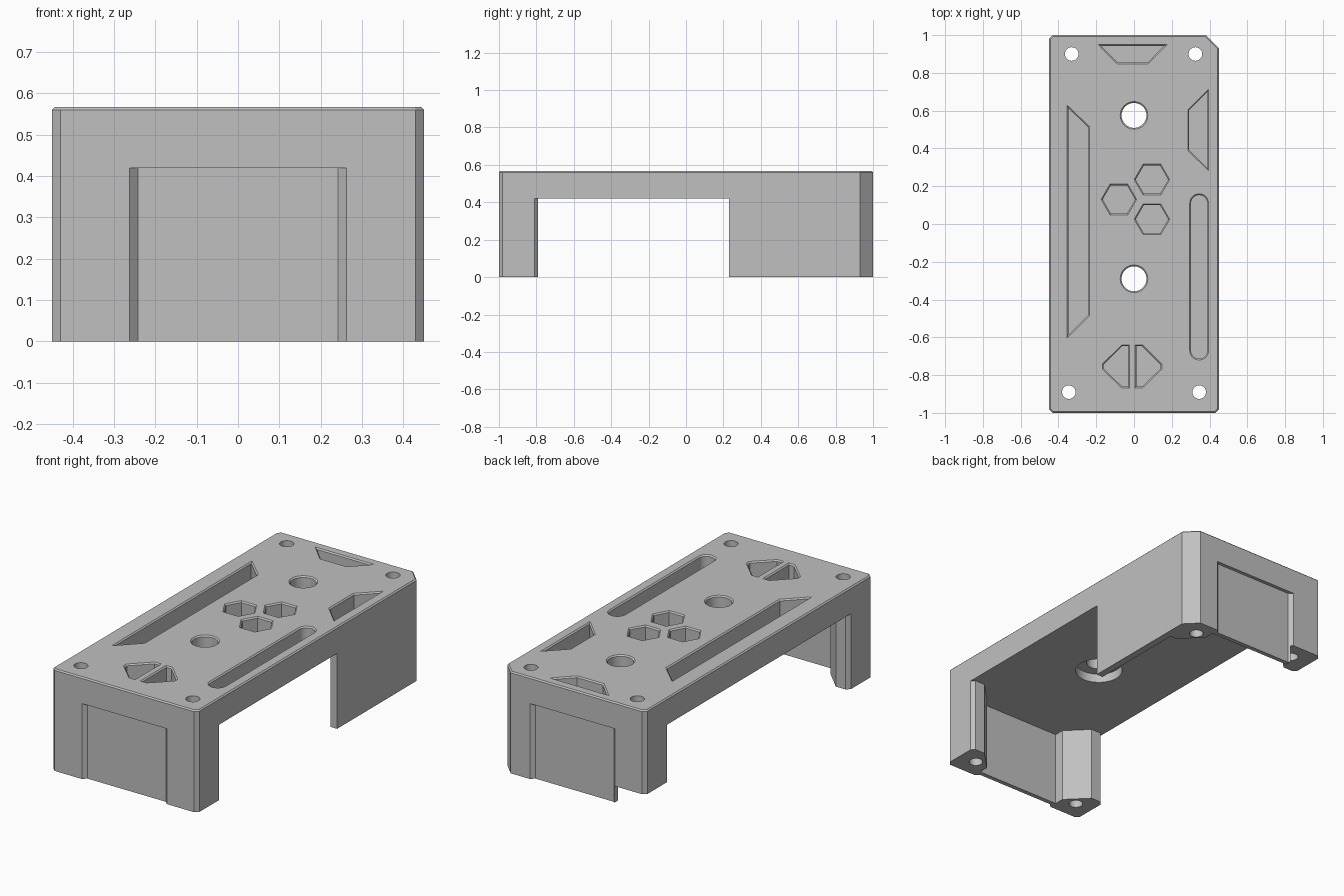
import bpy, bmesh, math
from mathutils import Vector

cube = bpy.data.objects.get("Cube")
if cube:
    bpy.data.objects.remove(cube, do_unlink=True)

TOP, ROOF, POCKET, BEVEL = 0.567, 0.42, 0.467, 0.007
grey = bpy.data.materials.new("light_grey")
grey.use_nodes = True
grey.diffuse_color = (0.53, 0.53, 0.53, 1)
grey.node_tree.nodes["Principled BSDF"].inputs["Base Color"].default_value = (0.53, 0.53, 0.53, 1)


def ccw(pts):
    pts = [Vector(p) for p in pts]
    area = sum(a.x * b.y - a.y * b.x for a, b in zip(pts, pts[1:] + pts[:1]))
    return pts if area > 0 else pts[::-1]


def offset(pts, d):
    """Move every edge of a counter-clockwise outline outwards by d."""
    out = []
    for i, p in enumerate(pts):
        u = (p - pts[i - 1]).normalized()
        v = (pts[(i + 1) % len(pts)] - p).normalized()
        n = Vector((u.y + v.y, -u.x - v.x)) / (1 + u.dot(v))
        out.append(p + n * d)
    return out


def prism(name, pts, sections):
    """Skin an outline through (height, offset) sections."""
    pts = ccw(pts)
    bm = bmesh.new()
    rings = [[bm.verts.new((p.x, p.y, z)) for p in offset(pts, d)] for z, d in sections]
    bm.faces.new(rings[0][::-1])
    bm.faces.new(rings[-1])
    n = len(pts)
    for a, b in zip(rings, rings[1:]):
        for i in range(n):
            j = (i + 1) % n
            bm.faces.new((a[i], a[j], b[j], b[i]))
    bmesh.ops.recalc_face_normals(bm, faces=bm.faces)
    me = bpy.data.meshes.new(name)
    bm.to_mesh(me)
    bm.free()
    me.materials.append(grey)
    ob = bpy.data.objects.new(name, me)
    bpy.context.collection.objects.link(ob)
    return ob


def ring(x, y, r, n=32):
    return [(x + r * math.cos(math.tau * i / n), y + r * math.sin(math.tau * i / n)) for i in range(n)]


def rect(x0, x1, y0, y1):
    return [(x0, y0), (x1, y0), (x1, y1), (x0, y1)]


def mirror(pts, sx=1, sy=1, cx=0):
    return [(cx + sx * (x - cx), sy * y) for x, y in pts]


# Housing block: small corner chamfers and one large one at the back
c, k = 0.02, 0.07
housing = prism("housing", [
    (-0.45 + c, -1), (0.45 - c, -1), (0.45, -1 + c), (0.45, 1 - k),
    (0.45 - k, 1), (-0.45 + c, 1), (-0.45, 1 - c), (-0.45, -1 + c)],
    [(0, 0), (TOP - BEVEL, 0), (TOP, -BEVEL)])

cutters = []


def cut(pts, z0, z1):
    cutters.append(prism("cutter", pts, [(z0, 0), (z1, 0)]))


def cut_from_top(pts, floor):
    """Opening in the roof with a small chamfered rim."""
    pts = offset(ccw(pts), -BEVEL)
    cutters.append(prism("cutter", pts, [
        (floor, 0), (TOP - BEVEL, 0), (TOP, BEVEL), (TOP + 0.05, BEVEL)]))


# Hollow underside, leaving four corner legs, thin end panels and one side wall
leg = [(0.26, -0.955), (0.26, -0.9), (0.37, -0.79), (0.43, -0.79), (0.5, -0.86)]
side_wall = [(0.5, 0.23), (0.41, 0.23), (0.41, 0.79), (0.37, 0.79), (0.26, 0.9), (0.26, 0.955)]
cut(leg + side_wall + mirror(leg, -1, -1) + mirror(leg, -1)[::-1], -0.1, ROOF)

# Shallow tapered recess on both end panels
recess = [(-0.282, -1.02), (0.282, -1.02), (0.242, -0.98), (-0.242, -0.98)]
for sy in (1, -1):
    cut(mirror(recess, 1, sy), -0.1, ROOF)

# One shortened back leg
cut(rect(-0.5, -0.25, 0.75, 1.05), -0.1, 0.1)

# Screw holes through the legs
for x, y in ((-0.345, -0.89), (0.345, -0.89), (-0.33, 0.9), (0.325, 0.9)):
    cut(ring(x, y, 0.036), -0.1, TOP + 0.1)

# Large round holes, counterbored from below
for y in (0.575, -0.29):
    cut_from_top(ring(0, y, 0.073, 48), 0.3)
    cut(ring(0, y, 0.123, 48), 0.35, ROOF + 0.05)

# Hexagonal pockets
for x, y in ((0.095, 0.235), (0.095, 0.025), (-0.08, 0.13)):
    cut_from_top(ring(x, y, 0.094, 6), POCKET)

# Angled pockets along the edges
cut_from_top([(-0.355, 0.63), (-0.355, -0.605), (-0.235, -0.485), (-0.235, 0.515)], POCKET)
cut_from_top([(-0.19, 0.95), (0.175, 0.95), (0.075, 0.848), (-0.09, 0.848)], POCKET)
cut_from_top([(0.395, 0.715), (0.395, 0.28), (0.285, 0.39), (0.285, 0.605)], POCKET)

# Paired pockets at the front
half = [(-0.025, -0.64), (-0.065, -0.64), (-0.168, -0.742),
        (-0.168, -0.768), (-0.065, -0.868), (-0.025, -0.868)]
cut_from_top(half, POCKET)
cut_from_top(mirror(half, -1, 1, -0.01), POCKET)

# Long rounded slot
r = 0.05
slot = []
for i in range(34):
    a = math.pi * (i if i < 17 else i - 1) / 16
    slot.append((0.345 + r * math.cos(a), (0.11 if i < 17 else -0.67) + r * math.sin(a)))
cut_from_top(slot, POCKET)

# Apply the cuts and remove the cutters
for cutter in cutters:
    cutter.hide_render = True
    mod = housing.modifiers.new("cut", "BOOLEAN")
    mod.operation = "DIFFERENCE"
    mod.solver = "EXACT"
    mod.object = cutter
bpy.context.view_layer.update()
shell = bpy.data.meshes.new_from_object(housing.evaluated_get(bpy.context.evaluated_depsgraph_get()))
housing.modifiers.clear()
housing.data = shell
shell.name = "housing"
for cutter in cutters:
    bpy.data.objects.remove(cutter, do_unlink=True)

# Smooth the round holes, keep hard edges
bpy.ops.object.select_all(action="DESELECT")
housing.select_set(True)
bpy.context.view_layer.objects.active = housing
bpy.ops.object.shade_smooth_by_angle(angle=math.radians(25))
